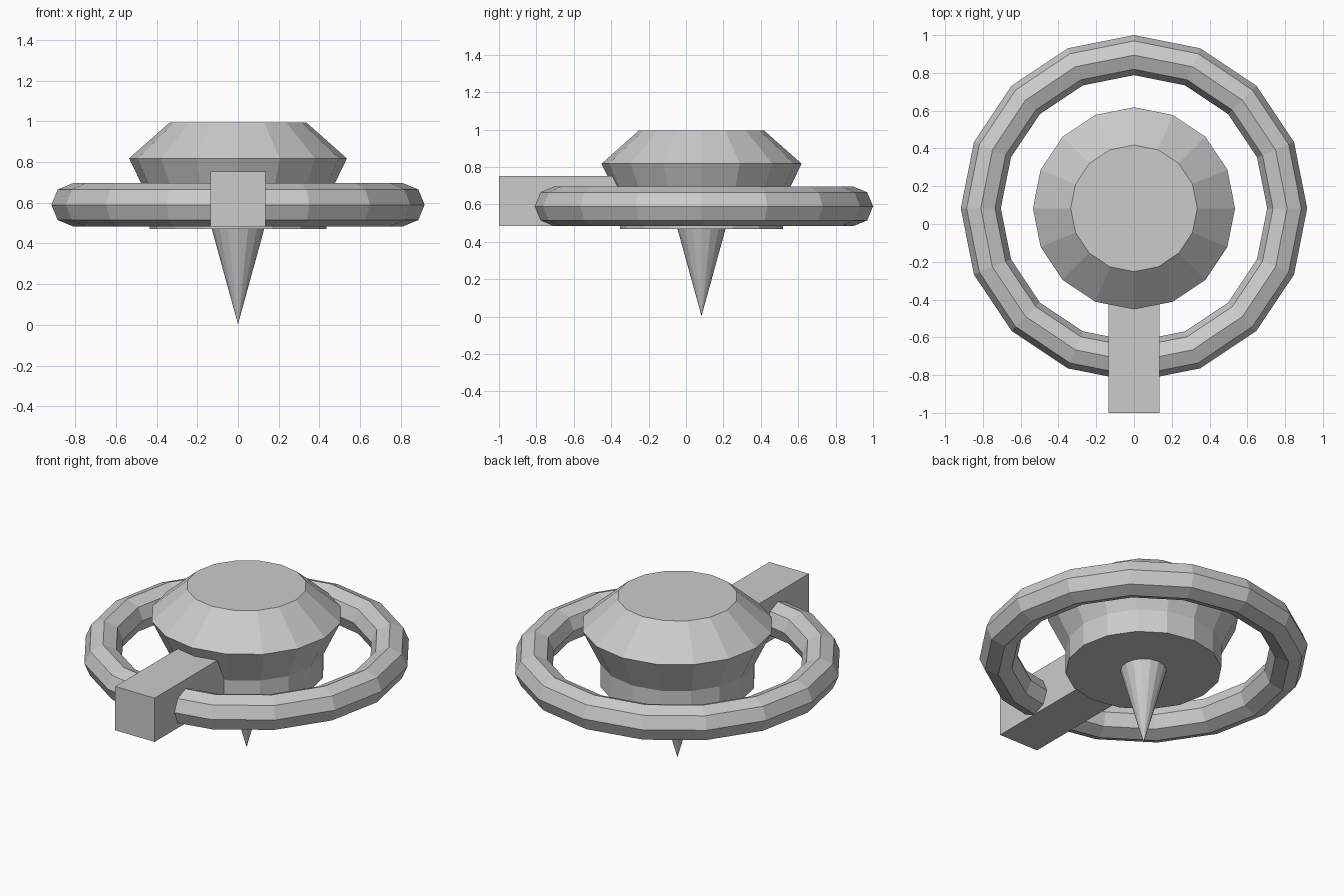
import bpy, bmesh, math

if "Cube" in bpy.data.objects:
    bpy.data.objects.remove(bpy.data.objects["Cube"])

SIDES = 16
CY = 0.083  # the turned parts share an axis set slightly back


def lathe(name, profile, sides=SIDES):
    """Closed turned solid from (radius, z) points listed bottom to top."""
    bm = bmesh.new()
    rings = []
    for r, z in profile:
        if r == 0:
            rings.append([bm.verts.new((0, 0, z))] * sides)
        else:
            rings.append([bm.verts.new((r * math.cos(2 * math.pi * i / sides),
                                        r * math.sin(2 * math.pi * i / sides), z))
                          for i in range(sides)])
    for a, b in zip(rings, rings[1:]):
        for i in range(sides):
            j = (i + 1) % sides
            bm.faces.new(dict.fromkeys((a[i], a[j], b[j], b[i])))
    for ring, r in ((rings[0][::-1], profile[0][0]), (rings[-1], profile[-1][0])):
        if r:
            bm.faces.new(ring)
    bmesh.ops.recalc_face_normals(bm, faces=bm.faces[:])
    mesh = bpy.data.meshes.new(name)
    bm.to_mesh(mesh)
    bm.free()
    obj = bpy.data.objects.new(name, mesh)
    obj.location = (0, CY, 0)
    bpy.context.collection.objects.link(obj)
    return obj


# Main body: short drum, flared shoulder, flat-topped dome
lathe("body", [(0.435, 0.47), (0.435, 0.61), (0.535, 0.818), (0.335, 0.995)])

# Pointed spike underneath
lathe("bottom_spike", [(0, 0.003), (0.13, 0.475)])

# Surrounding ring
bpy.ops.mesh.primitive_torus_add(major_segments=SIDES, minor_segments=8,
                                 major_radius=0.811, minor_radius=0.106,
                                 location=(0, CY, 0.59))
bpy.context.object.name = "outer_ring"

# Square arm running from the body through the ring to the front
y0, y1, z0, z1 = -1.0, -0.3, 0.484, 0.753
bpy.ops.mesh.primitive_cube_add(size=1, location=(0, (y0 + y1) / 2, (z0 + z1) / 2))
arm = bpy.context.object
arm.name = "front_arm"
arm.scale = (0.268, y1 - y0, z1 - z0)
